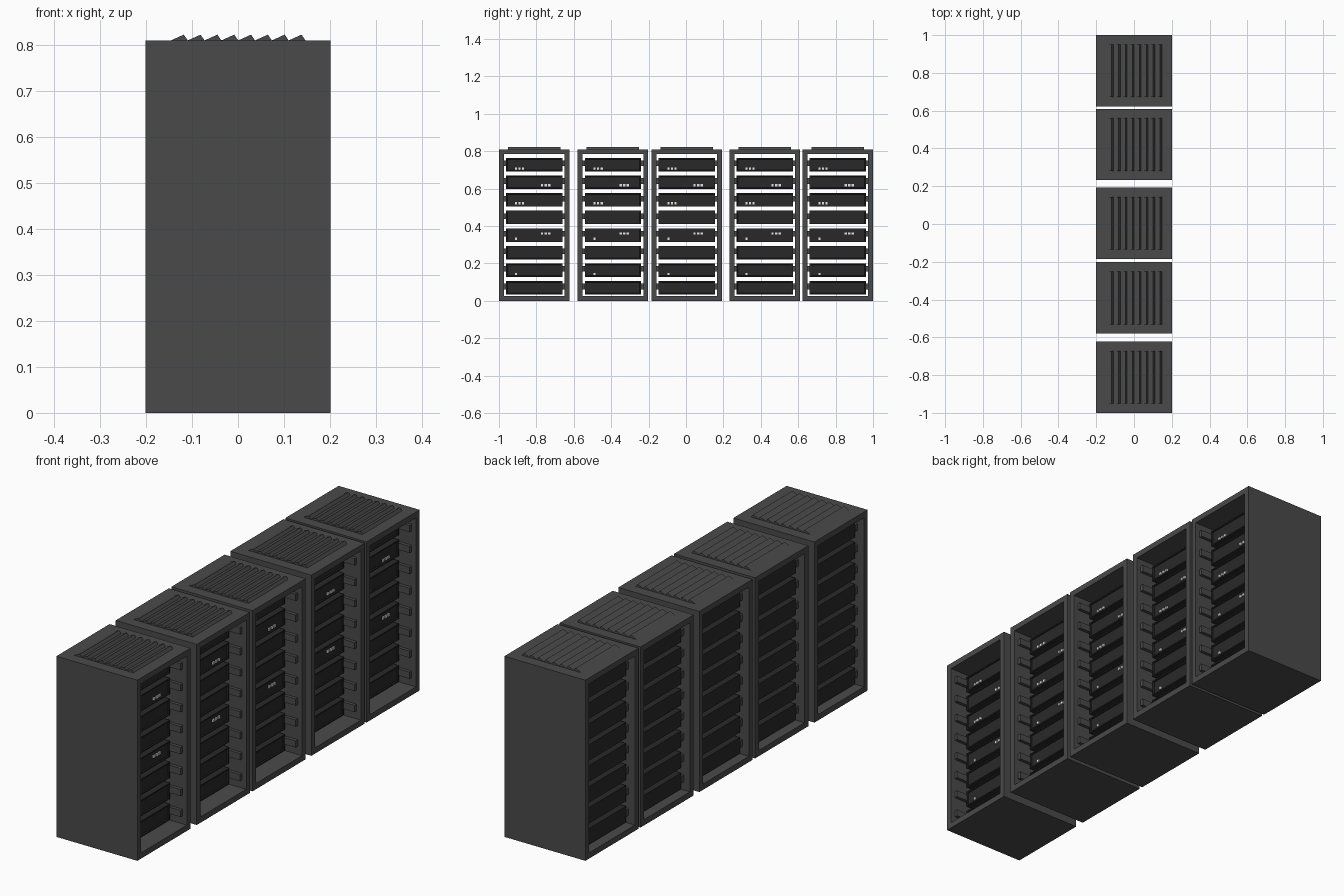
import bpy, bmesh
from mathutils import Matrix

if "Cube" in bpy.data.objects:
    bpy.data.objects.remove(bpy.data.objects["Cube"])


def material(name, v):
    m = bpy.data.materials.new(name)
    m.diffuse_color = (v, v, v, 1)
    m.use_nodes = True
    m.node_tree.nodes["Principled BSDF"].inputs["Base Color"].default_value = m.diffuse_color
    return m


CASE = material("case_grey", 0.068)
SERVER = material("server_black", 0.022)
LIGHT = material("light_white", 0.8)


def add_box(bm, x0, x1, y0, y1, z0, z1):
    mat = Matrix.Translation(((x0 + x1) / 2, (y0 + y1) / 2, (z0 + z1) / 2))
    mat = mat @ Matrix.Diagonal((x1 - x0, y1 - y0, z1 - z0, 1))
    return bmesh.ops.create_cube(bm, size=1, matrix=mat)["verts"]


def add_prism(bm, profile, axis, a, b):
    """Extrude a 2D outline along x (profile is y,z) or y (profile is x,z)."""
    def put(p, t):
        return (t, p[0], p[1]) if axis == "x" else (p[0], t, p[1])
    lo = [bm.verts.new(put(p, a)) for p in profile]
    hi = [bm.verts.new(put(p, b)) for p in profile]
    n = len(profile)
    bm.faces.new(lo)
    bm.faces.new(hi[::-1])
    for i in range(n):
        bm.faces.new((lo[i], hi[i], hi[(i + 1) % n], lo[(i + 1) % n]))


def finish(bm, name, mat, y):
    bmesh.ops.recalc_face_normals(bm, faces=bm.faces)
    me = bpy.data.meshes.new(name)
    bm.to_mesh(me)
    bm.free()
    me.materials.append(mat)
    ob = bpy.data.objects.new(name, me)
    ob.location.y = y
    bpy.context.collection.objects.link(ob)


D, W, H, T = 0.201, 0.1885, 0.81, 0.026      # half depth, half width, height, wall
FRONT, BACK = 0.125, -0.165                  # server ends
LEVELS = [0.07 + 0.094 * i for i in range(8)]
# indicator lights: level -> (y from centre, z from level centre, count)
LIGHTS = {7: [(-0.098, -0.022, 3)], 6: [(0.042, -0.016, 3)],
          5: [(-0.098, -0.018, 3)], 3: [(0.042, 0.008, 3), (-0.098, -0.020, 1)],
          1: [(-0.098, -0.020, 1)]}


def build_rack(i, y):
    # open-ended cabinet shell
    bm = bmesh.new()
    outer = [bm.verts.new(p) for p in ((D, -W, 0), (D, W, 0), (D, W, H), (D, -W, H))]
    w = W - T
    inner = [bm.verts.new(p) for p in ((D, -w, T), (D, w, T), (D, w, H - T), (D, -w, H - T))]
    ring = []
    for k in range(4):
        j = (k + 1) % 4
        ring.append(bm.faces.new((outer[k], outer[j], inner[j], inner[k])))
    ext = bmesh.ops.extrude_face_region(bm, geom=ring, use_keep_orig=True)["geom"]
    for v in ext:
        if isinstance(v, bmesh.types.BMVert):
            v.co.x = -D
    finish(bm, f"cabinet_{i}", CASE, y)

    # slanted roof vents
    bm = bmesh.new()
    for k in range(8):
        px = -0.118 + 0.0366 * k
        add_prism(bm, [(px - 0.029, H - 0.003), (px - 0.029, H), (px, H + 0.013),
                       (px + 0.009, H), (px + 0.009, H - 0.003)], "y", -0.14, 0.14)
    finish(bm, f"roof_vents_{i}", CASE, y)

    # side rails carrying the servers
    bm = bmesh.new()
    for z in LEVELS:
        for s in (-1, 1):
            ys = sorted((s * 0.148, s * (w + 0.002)))
            add_box(bm, -0.17, 0.18, *ys, z - 0.008, z + 0.022)
    finish(bm, f"rails_{i}", CASE, y)

    # servers with a recessed front panel
    bm = bmesh.new()
    for z in LEVELS:
        verts = add_box(bm, BACK, FRONT, -0.15, 0.15, z - 0.036, z + 0.036)
        front = [f for f in {f for v in verts for f in v.link_faces}
                 if all(v.co.x > FRONT - 0.001 for v in f.verts)]
        bmesh.ops.inset_region(bm, faces=front, thickness=0.008, depth=0)
        bmesh.ops.inset_region(bm, faces=front, thickness=0.002, depth=-0.005)
    finish(bm, f"servers_{i}", SERVER, y)

    # indicator lights
    bm = bmesh.new()
    for lvl, groups in LIGHTS.items():
        for y0, dz, n in groups:
            for k in range(n):
                cy, cz = y0 + 0.019 * k, LEVELS[lvl] + dz
                add_box(bm, FRONT - 0.006, FRONT + 0.001, cy - 0.006, cy + 0.006,
                        cz - 0.006, cz + 0.006)
    finish(bm, f"indicator_lights_{i}", LIGHT, y)


for i, y in enumerate((-0.8115, -0.391, 0.004, 0.421, 0.8115), 1):
    build_rack(i, y)
